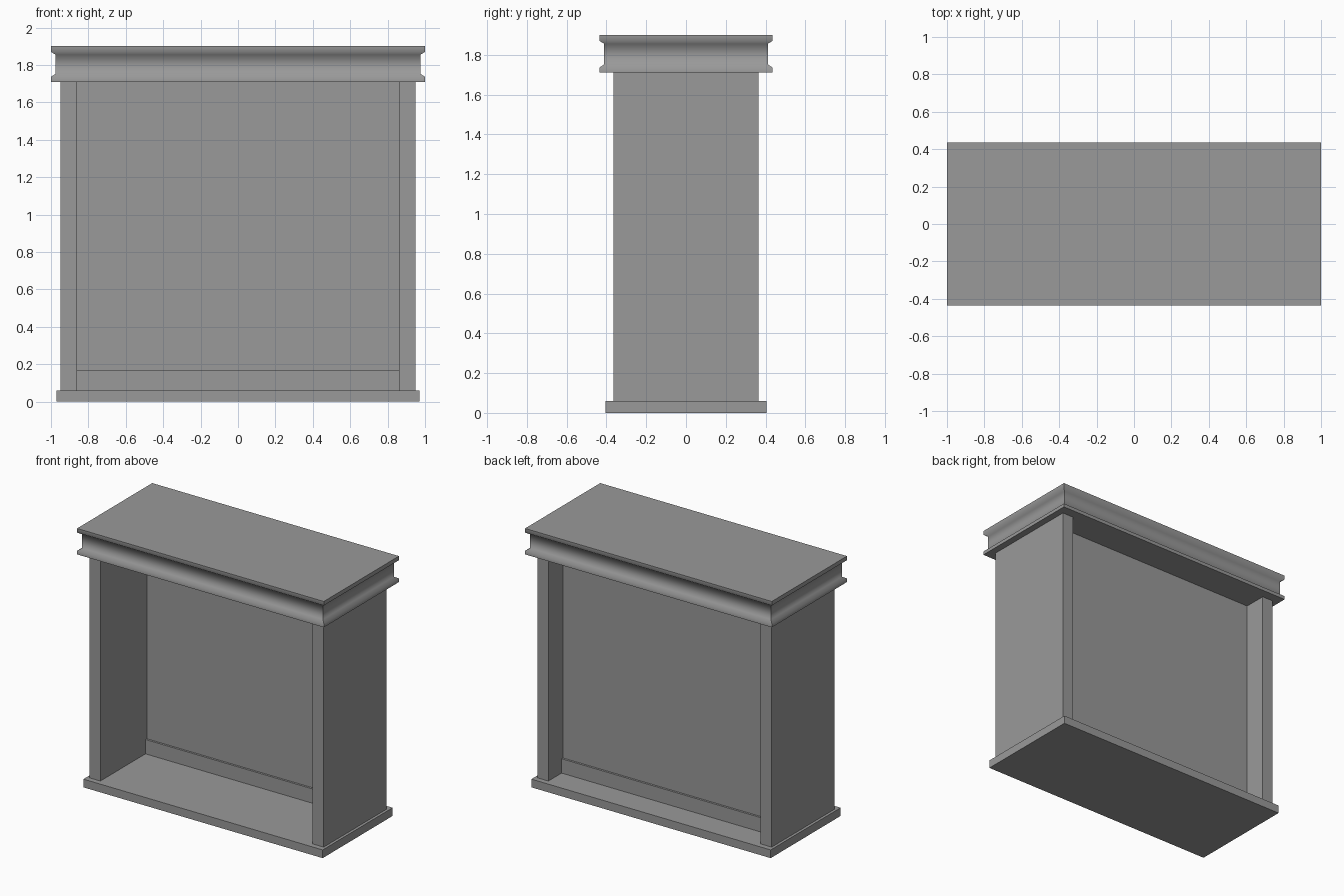
import bpy
import bmesh

default = bpy.data.objects.get("Cube")
if default:
    bpy.data.objects.remove(default, do_unlink=True)

# One plain grey for everything
GREY = (0.32, 0.32, 0.32, 1.0)
grey = bpy.data.materials.new("plain_grey")
grey.use_nodes = True
grey.diffuse_color = GREY
grey.node_tree.nodes["Principled BSDF"].inputs["Base Color"].default_value = GREY


def add_object(name, bm):
    bmesh.ops.recalc_face_normals(bm, faces=bm.faces)
    mesh = bpy.data.meshes.new(name)
    bm.to_mesh(mesh)
    bm.free()
    mesh.materials.append(grey)
    obj = bpy.data.objects.new(name, mesh)
    bpy.context.collection.objects.link(obj)
    return obj


def box(name, x, y, z):
    """Box from (min, max) ranges on each axis."""
    bm = bmesh.new()
    bmesh.ops.create_cube(bm, size=1)
    for v in bm.verts:
        for axis, (low, high) in enumerate((x, y, z)):
            v.co[axis] = high if v.co[axis] > 0 else low
    return add_object(name, bm)


def moulding(name, half_x, half_y, profile):
    """Mitred rectangular moulding from (inset, height) points, capped."""
    bm = bmesh.new()
    rings = []
    for inset, z in profile:
        x, y = half_x - inset, half_y - inset
        rings.append([bm.verts.new((sx * x, sy * y, z))
                      for sx, sy in ((-1, -1), (1, -1), (1, 1), (-1, 1))])
    for lower, upper in zip(rings, rings[1:]):
        for i in range(4):
            j = (i + 1) % 4
            face = bm.faces.new((lower[i], lower[j], upper[j], upper[i]))
            face.smooth = True
    bm.faces.new(rings[0])
    bm.faces.new(rings[-1])
    # Soft along the profile, crisp at the mitres and the caps
    for edge in bm.edges:
        a, b = edge.verts
        level = abs(a.co.z - b.co.z) < 1e-5
        capped = any(not f.smooth for f in edge.link_faces)
        edge.smooth = level and not capped
    return add_object(name, bm)


BASE_TOP, CROWN_BOTTOM = 0.06, 1.71
INNER, OUTER, DEPTH = 0.86, 0.95, 0.365

# Plinth
box("base", (-0.97, 0.97), (-0.405, 0.405), (0, BASE_TOP))

# Side walls
for side, name in ((1, "left_wall"), (-1, "right_wall")):
    box(name, sorted((side * INNER, side * OUTER)), (-DEPTH, DEPTH),
        (BASE_TOP, CROWN_BOTTOM))

# Recessed panel and its skirting
box("back_panel", (-INNER, INNER), (0.172, 0.197), (BASE_TOP, CROWN_BOTTOM))
box("skirting", (-INNER, INNER), (0.157, 0.212), (BASE_TOP, 0.165))

# Crown with lips above and below a set-back band
moulding("crown", 1.0, 0.435, [
    (0, CROWN_BOTTOM), (0, 1.736), (0.024, 1.752),
    (0.024, 1.855), (0, 1.87), (0, 1.90)])
